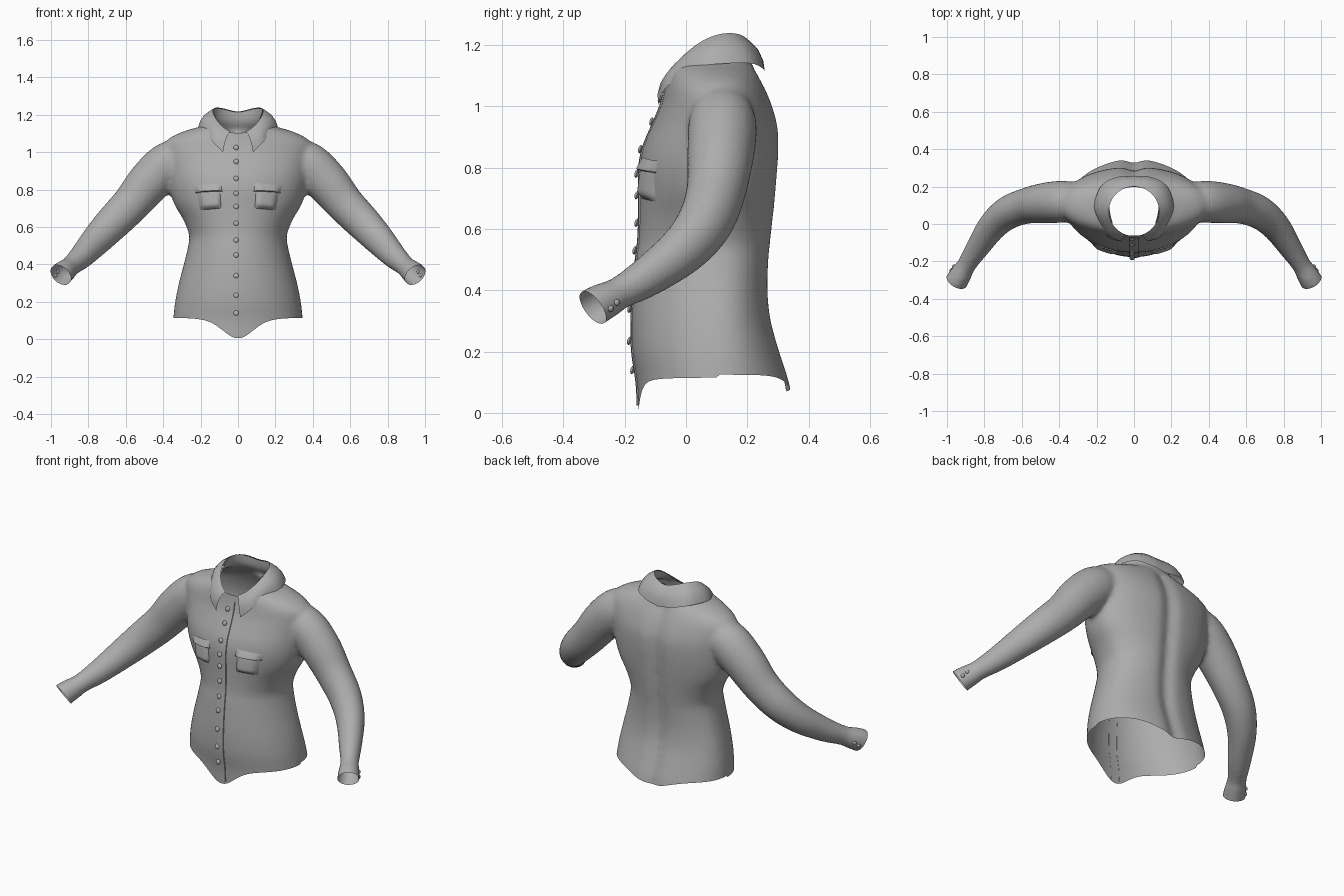
import bpy, bmesh, math
from mathutils import Vector
from mathutils.bvhtree import BVHTree

if "Cube" in bpy.data.objects:
    bpy.data.objects.remove(bpy.data.objects["Cube"])

cloth = bpy.data.materials.new("grey cloth")
cloth.diffuse_color = (0.42, 0.42, 0.42, 1)
cloth.use_nodes = True
cloth.node_tree.nodes["Principled BSDF"].inputs["Base Color"].default_value = cloth.diffuse_color


def make(name, bm, angle=50):
    bmesh.ops.recalc_face_normals(bm, faces=bm.faces[:])
    me = bpy.data.meshes.new(name)
    bm.to_mesh(me)
    bm.free()
    ob = bpy.data.objects.new(name, me)
    bpy.context.collection.objects.link(ob)
    me.materials.append(cloth)
    bpy.ops.object.select_all(action='DESELECT')
    bpy.context.view_layer.objects.active = ob
    ob.select_set(True)
    bpy.ops.object.shade_smooth_by_angle(angle=math.radians(angle))
    return ob


def spline(rows, steps):
    """Catmull-Rom through rows of numbers."""
    p = [rows[0]] + list(rows) + [rows[-1]]
    out = []
    for i in range(1, len(p) - 2):
        for s in range(steps):
            t = s / steps
            out.append([0.5 * (2*b + (c-a)*t + (2*a-5*b+4*c-d)*t*t + (3*b-a-3*c+d)*t**3)
                        for a, b, c, d in zip(p[i-1], p[i], p[i+1], p[i+2])])
    return out + [list(rows[-1])]


def loft(bm, rings, closed=True, caps=True):
    vs = [[bm.verts.new(c) for c in r] for r in rings]
    n = len(vs[0])
    for a, b in zip(vs, vs[1:]):
        for i in range(n if closed else n - 1):
            j = (i + 1) % n
            bm.faces.new((a[i], a[j], b[j], b[i]))
    if caps:
        bm.faces.new(vs[0][::-1])
        bm.faces.new(vs[-1])


def hem(x, y):
    if y < 0.1:
        return 0.117 - 0.015 * math.exp(-(x/0.25)**2) - 0.097 * math.exp(-(x/0.11)**2)
    return 0.125 - 0.055 * math.exp(-(x/0.16)**2)


def rim(x, y):
    return 1.235 - 3.1 * (y - 0.145)**2 - 0.012 * math.exp(-(x/0.06)**2) * (y > 0.1)


# ---- torso: z, half width, front y, back y
TORSO = [(-0.1, .36, -.15, .375), (.0, .355, -.155, .36), (.1, .347, -.16, .342), (.2, .336, -.175, .31),
         (.3, .316, -.177, .282), (.4, .29, -.172, .272), (.5, .266, -.163, .276),
         (.56, .262, -.155, .282), (.64, .293, -.152, .29), (.72, .34, -.152, .297),
         (.8, .365, -.152, .303), (.87, .375, -.138, .306), (.94, .385, -.108, .302),
         (1.0, .395, -.083, .285), (1.05, .39, -.07, .265), (1.085, .35, -.064, .247),
         (1.115, .28, -.06, .232), (1.14, .195, -.059, .213), (1.17, .142, -.062, .2),
         (1.22, .132, -.062, .198), (1.3, .13, -.062, .198)]
bm = bmesh.new()
rings = []
for z, a, yf, yb in spline(TORSO, 4):
    ring = []
    for k in range(72):
        t = 2 * math.pi * k / 72
        s, c = math.sin(t), math.cos(t)
        e = 0.85 if c < 0 and z < 1.1 else 1.0      # flatter back
        x = a * s
        y = 0.1 - (0.1 - yf) * c if c > 0 else 0.1 + (yb - 0.1) * abs(c)**e
        if c < 0 and z < 1.12:                       # spine groove
            y -= 0.024 * math.exp(-(x/0.04)**2)
        ring.append((x, y, z))
    rings.append(ring)
loft(bm, rings)

# ---- sleeves: centre, radius
SLEEVE = [(.24, .12, .99, .085), (.36, .12, .945, .118), (.47, .113, .845, .117), (.57, .098, .725, .104),
          (.67, .062, .622, .096), (.755, -.01, .532, .084), (.835, -.125, .445, .068),
          (.893, -.215, .392, .055), (.915, -.25, .372, .06), (.948, -.305, .343, .066),
          (.993, -.375, .288, .068)]
path = spline(SLEEVE, 5)
for side in (1, -1):
    rings = []
    for i, (x, y, z, r) in enumerate(path):
        a, b = path[max(i-1, 0)], path[min(i+1, len(path)-1)]
        d = (Vector(b[:3]) - Vector(a[:3])).normalized()
        u = d.cross(Vector((0, 1, 0.3))).normalized()
        v = d.cross(u)
        ring = []
        for k in range(32):
            t = 2 * math.pi * k / 32
            p = Vector((x, y, z)) + r * (math.cos(t) * u + 0.93 * math.sin(t) * v)
            ring.append((side * p.x, p.y, p.z))
        rings.append(ring)
    loft(bm, rings)
shirt = make("shirt_body", bm)

# ---- blend the sleeves into the body
m = shirt.modifiers.new("blend", 'REMESH')
m.mode = 'VOXEL'
m.voxel_size = 0.013
m = shirt.modifiers.new("soften", 'SMOOTH')
m.factor, m.iterations = 0.5, 9
for n in ("blend", "soften"):
    bpy.ops.object.modifier_apply(modifier=n)

# ---- open the hem, neck and cuffs
bm = bmesh.new()
bm.from_mesh(shirt.data)


def cut(co, no):
    bmesh.ops.bisect_plane(bm, geom=bm.verts[:] + bm.edges[:] + bm.faces[:],
                           plane_co=co, plane_no=no, clear_outer=True)


for fn, no in ((hem, (0, 0, -1)), (rim, (0, 0, 1))):
    for v in bm.verts:
        v.co.z -= fn(v.co.x, v.co.y)
    cut((0, 0, 0), no)
    for v in bm.verts:
        v.co.z += fn(v.co.x, v.co.y)
for side in (1, -1):
    cut((side * .945, -.305, .343), (side * .45, -.7, -.55))
tree = BVHTree.FromBMesh(bm)
bm.to_mesh(shirt.data)
bm.free()
bpy.ops.object.shade_smooth_by_angle(angle=math.radians(60))


def front(x, z):
    hit = tree.ray_cast(Vector((x, -1, z)), Vector((0, 1, 0)))
    return hit[0].y if hit[0] else -0.15


# ---- collar: folded leaf from the neck rim down to the pointed edge
EDGE = [(.08, -.092, 1.0), (.14, -.066, 1.06), (.195, .03, 1.125), (.212, .11, 1.138),
        (.17, .21, 1.14), (.085, .252, 1.122), (0, .258, 1.108)]
edge = spline(EDGE, 5)
for side, label in ((1, "left"), (-1, "right")):
    bm = bmesh.new()
    rings = []
    for i, low in enumerate(edge):
        t = 0.33 + (math.pi - 0.33) * i / (len(edge) - 1)
        x, y = 0.134 * math.sin(t), 0.068 - 0.132 * math.cos(t)
        top = Vector((x, y, rim(x, y) + 0.004))
        low = Vector(low)
        out = Vector((math.sin(t), -math.cos(t), 0.6)) * 0.014
        row = [top.lerp(low, f) + out * math.sin(math.pi * f) for f in (0, .15, .4, .7, 1)]
        rings.append([(side * p.x, p.y, p.z) for p in row])
    loft(bm, rings, closed=False, caps=False)
    make("collar_" + label, bm)

# ---- button placket: thin strip on the centre front
bm = bmesh.new()
rings = []
for i in range(60):
    z = 0.024 + (1.07 - 0.024) * i / 59
    rings.append([(x, front(x, z) - h, z) for x, h in
                  ((-.028, -.001), (-.026, .004), (0, .005), (.026, .004), (.028, -.001))])
loft(bm, rings, closed=False, caps=False)
make("placket", bm)

# ---- chest pockets with flaps, raised from the cloth
def patch(name, side, corners, height):
    bm = bmesh.new()
    tl, tr, br, bl = [Vector(c) for c in corners]
    rings = []
    for j in range(13):
        v = j / 12
        row = []
        for i in range(13):
            u = i / 12
            p = tl.lerp(tr, u).lerp(bl.lerp(br, u), v)
            rise = min(1, 5 * min(u, 1 - u)) ** 0.6 * min(1, 6 * (1 - v)) ** 0.6
            h = 0.002 + height * rise * min(1, 0.25 + v)
            row.append((side * p.x, front(side * p.x, p.y) - h, p.y))
        rings.append(row)
    loft(bm, rings, closed=False, caps=False)
    make(name, bm)


for side, label in ((1, "left"), (-1, "right")):
    patch("pocket_" + label, side, ((.098, .825), (.222, .812), (.203, .69), (.09, .7)), 0.02)
    patch("pocket_flap_" + label, side, ((.092, .836), (.236, .822), (.226, .782), (.084, .79)), 0.022)


# ---- buttons
def button(name, pos, normal, r):
    bm = bmesh.new()
    q = Vector(normal).to_track_quat('Z', 'Y')
    bmesh.ops.create_uvsphere(bm, u_segments=12, v_segments=6, radius=1)
    for v in bm.verts:
        v.co = Vector(pos) + q @ Vector((v.co.x * r, v.co.y * r, v.co.z * 0.007))
    make(name, bm)


for i, z in enumerate((1.025, .95, .86, .78, .71, .62, .53, .45, .34, .235, .14)):
    button(f"front_button_{i+1}", (-.01, front(-.01, z) - .009, z), (0, -1, 0.25), 0.014)
for i, (y, z) in enumerate(((-.245, .34), (-.225, .36))):
    hit = tree.ray_cast(Vector((2, y, z)), Vector((-1, 0, 0)))
    if hit[0]:
        p, n = hit[0], hit[1]
        for side, label in ((1, "left"), (-1, "right")):
            button(f"cuff_button_{label}_{i+1}", (side * (p.x + .002), p.y, p.z),
                   (side * abs(n.x), n.y, n.z), 0.011)
